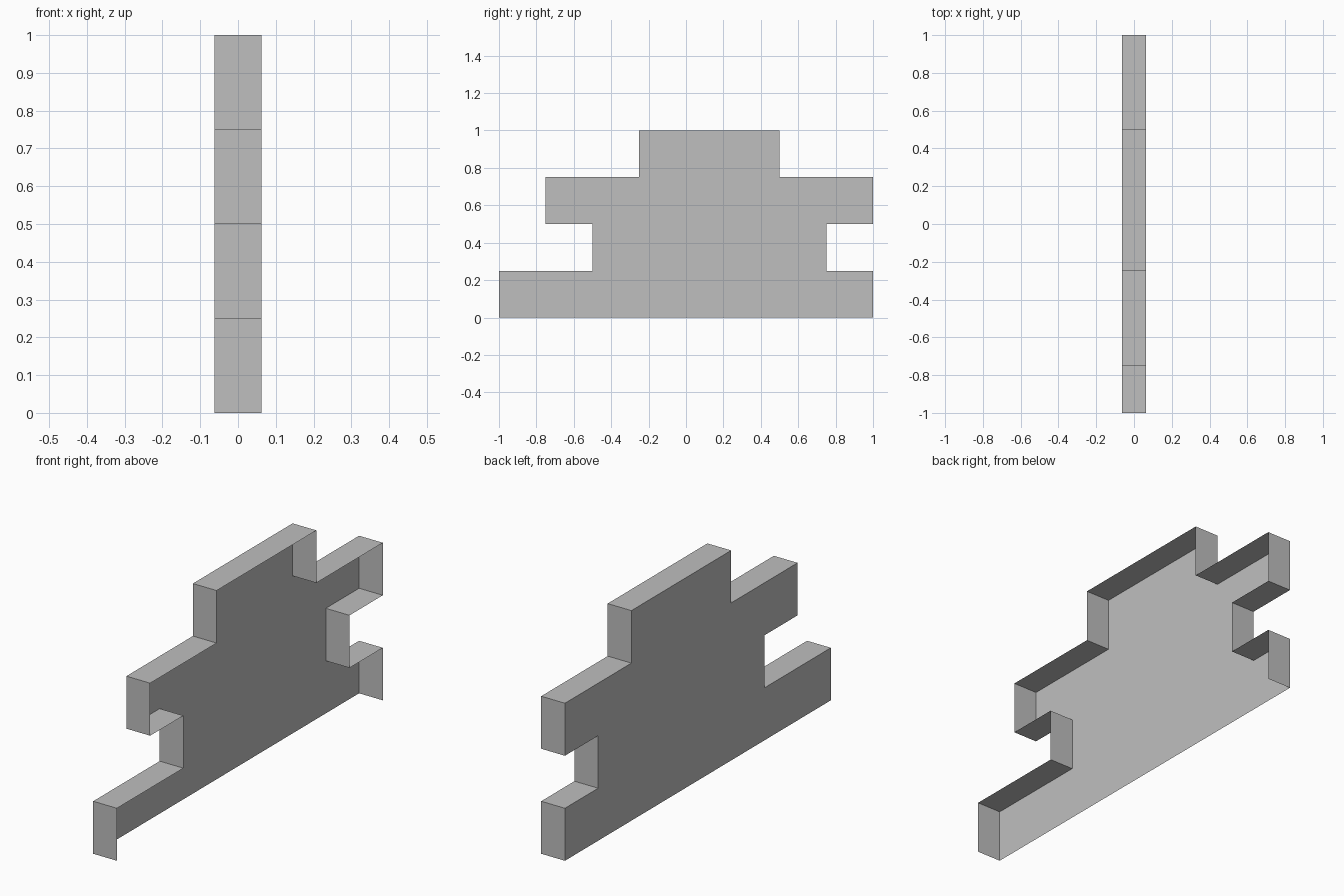
import bpy
import bmesh

cube = bpy.data.objects.get("Cube")
if cube:
    bpy.data.objects.remove(cube, do_unlink=True)

# Single flat grey
grey = bpy.data.materials.new("plain grey")
grey.use_nodes = True
colour = (0.52, 0.52, 0.52, 1)
grey.diffuse_color = colour
grey.node_tree.nodes["Principled BSDF"].inputs["Base Color"].default_value = colour

HALF = 0.0625   # half thickness
STEP = 0.25     # grid unit of the stepped outline

# Stepped outline (y, z) in grid units, from the front foot over the top to the back foot
outline = [(-4, 0), (-4, 1), (-2, 1), (-2, 2), (-3, 2), (-3, 3), (-1, 3), (-1, 4),
           (2, 4), (2, 3), (4, 3), (4, 2), (3, 2), (3, 1), (4, 1), (4, 0)]

bm = bmesh.new()


def rail(x):
    return [bm.verts.new((x, y * STEP, z * STEP)) for y, z in outline]


closed_side, open_side = rail(-HALF), rail(HALF)

# Flat panel on one side; the other side and the underside stay open
bm.faces.new(reversed(closed_side))

# Rim along the stepped outline
for i in range(len(outline) - 1):
    bm.faces.new((closed_side[i], closed_side[i + 1], open_side[i + 1], open_side[i]))

# Turn every face outward, away from the hollow
bm.normal_update()
panel = max(bm.faces, key=lambda f: len(f.verts))
if panel.normal.x > 0:
    panel.normal_flip()
bmesh.ops.recalc_face_normals(bm, faces=bm.faces)
bm.normal_update()
if panel.normal.x > 0:
    bmesh.ops.reverse_faces(bm, faces=bm.faces)

mesh = bpy.data.meshes.new("stepped_shell")
bm.to_mesh(mesh)
bm.free()
mesh.materials.append(grey)
shell = bpy.data.objects.new("stepped_shell", mesh)
bpy.context.collection.objects.link(shell)
